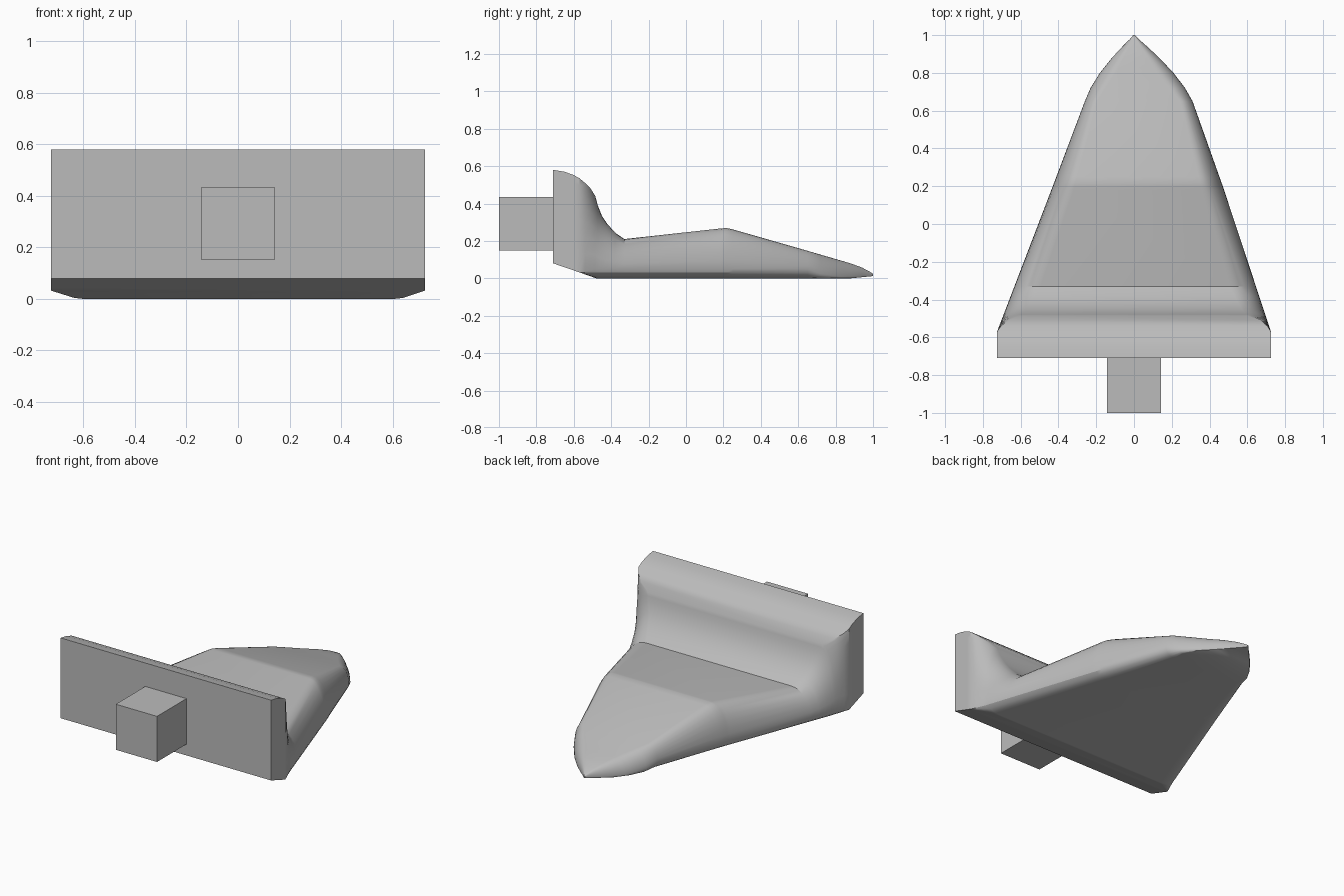
import bpy, bmesh, math

cube = bpy.data.objects.get("Cube")
if cube:
    bpy.data.objects.remove(cube, do_unlink=True)

grey = bpy.data.materials.new("plain grey")
grey.use_nodes = True
COLOUR = (0.5, 0.5, 0.5, 1)
grey.diffuse_color = COLOUR
grey.node_tree.nodes["Principled BSDF"].inputs["Base Color"].default_value = COLOUR


def make_object(name, bm):
    bmesh.ops.recalc_face_normals(bm, faces=bm.faces)
    mesh = bpy.data.meshes.new(name)
    bm.to_mesh(mesh)
    bm.free()
    mesh.materials.append(grey)
    obj = bpy.data.objects.new(name, mesh)
    bpy.context.collection.objects.link(obj)
    return obj


def sample(curve, y):
    """Read a piecewise linear curve of (y, value) points."""
    for (a, p), (b, q) in zip(curve, curve[1:]):
        if y <= b:
            return p + (q - p) * max(0, (y - a) / (b - a))
    return curve[-1][1]


# Side profile: top and underside heights along the length
TOP = [(-.71, .58), (-.65, .57), (-.6, .552), (-.57, .535), (-.54, .51),
       (-.51, .48), (-.485, .44), (-.472, .39), (-.45, .335), (-.42, .29),
       (-.38, .245), (-.33, .21), (.18, .266), (.215, .269), (.25, .262),
       (.65, .147), (.88, .08), (.94, .058), (.98, .037), (1, .024)]
UNDER = [(-.71, .08), (-.57, .032), (-.48, 0), (.88, 0), (1, .012)]
# Plan: half widths of the rim, the flat top and the flat underside
RIM = [(-.57, .725), (.2, .45), (.65, .285), (.72, .25), (.8, .195),
       (.88, .125), (.94, .065), (.98, .022), (1, .004)]
FLAT = [(-.57, .725), (-.54, .705), (-.51, .665), (-.485, .6), (-.45, .565),
        (-.33, .5), (.215, .33), (.65, .22), (.8, .11), (.94, .03), (1, .002)]
INSET = [(-.57, 0), (-.48, .09), (.6, .08), (.75, .01), (1, 0)]
RIM_HEIGHT = [(-.71, .08), (-.57, .032), (-.48, .05), (.65, .05), (.72, .025),
              (.83, .01), (1, .018)]
SHIFT = [(-.57, 0), (.2, .02), (.65, .025), (1, 0)]


def section(y, steps=8, low_steps=4):
    top, under, rim = sample(TOP, y), sample(UNDER, y), sample(RIM, y)
    flat, lip = sample(FLAT, y), sample(RIM_HEIGHT, y)
    inset, shift = sample(INSET, y), sample(SHIFT, y)
    half = []
    for i in range(low_steps):                       # rounded chine
        a = math.pi / 2 * i / low_steps
        half.append((rim - inset * (1 - math.sin(a)), lip - (lip - under) * math.cos(a)))
    for i in range(steps + 1):                       # rounded shoulder
        a = math.pi / 2 * i / steps
        half.append((flat + (rim - flat) * math.cos(a), lip + (top - lip) * math.sin(a)))
    ring = half + [(-x, z) for x, z in reversed(half)]
    return [(x + shift, y, z) for x, z in ring]


# Hull with the raised rear wall, lofted from rear to nose
stations = sorted({y for curve in (TOP, UNDER, RIM, FLAT, RIM_HEIGHT) for y, _ in curve})
bm = bmesh.new()
rings = [[bm.verts.new(p) for p in section(y)] for y in stations]
for r, s in zip(rings, rings[1:]):
    for i in range(len(r)):
        j = (i + 1) % len(r)
        bm.faces.new((r[i], r[j], s[j], s[i]))
bm.faces.new(rings[0])
bm.faces.new(rings[-1])
bmesh.ops.remove_doubles(bm, verts=bm.verts, dist=1e-5)
hull = make_object("hull", bm)
bpy.ops.object.select_all(action="DESELECT")
hull.select_set(True)
bpy.context.view_layer.objects.active = hull
bpy.ops.object.shade_smooth_by_angle(angle=math.radians(28))

# Square block on the rear wall
bm = bmesh.new()
bmesh.ops.create_cube(bm, size=1)
bmesh.ops.scale(bm, vec=(.284, .295, .284), verts=bm.verts)
bmesh.ops.translate(bm, vec=(0, -.8525, .292), verts=bm.verts)
make_object("rear_block", bm)
